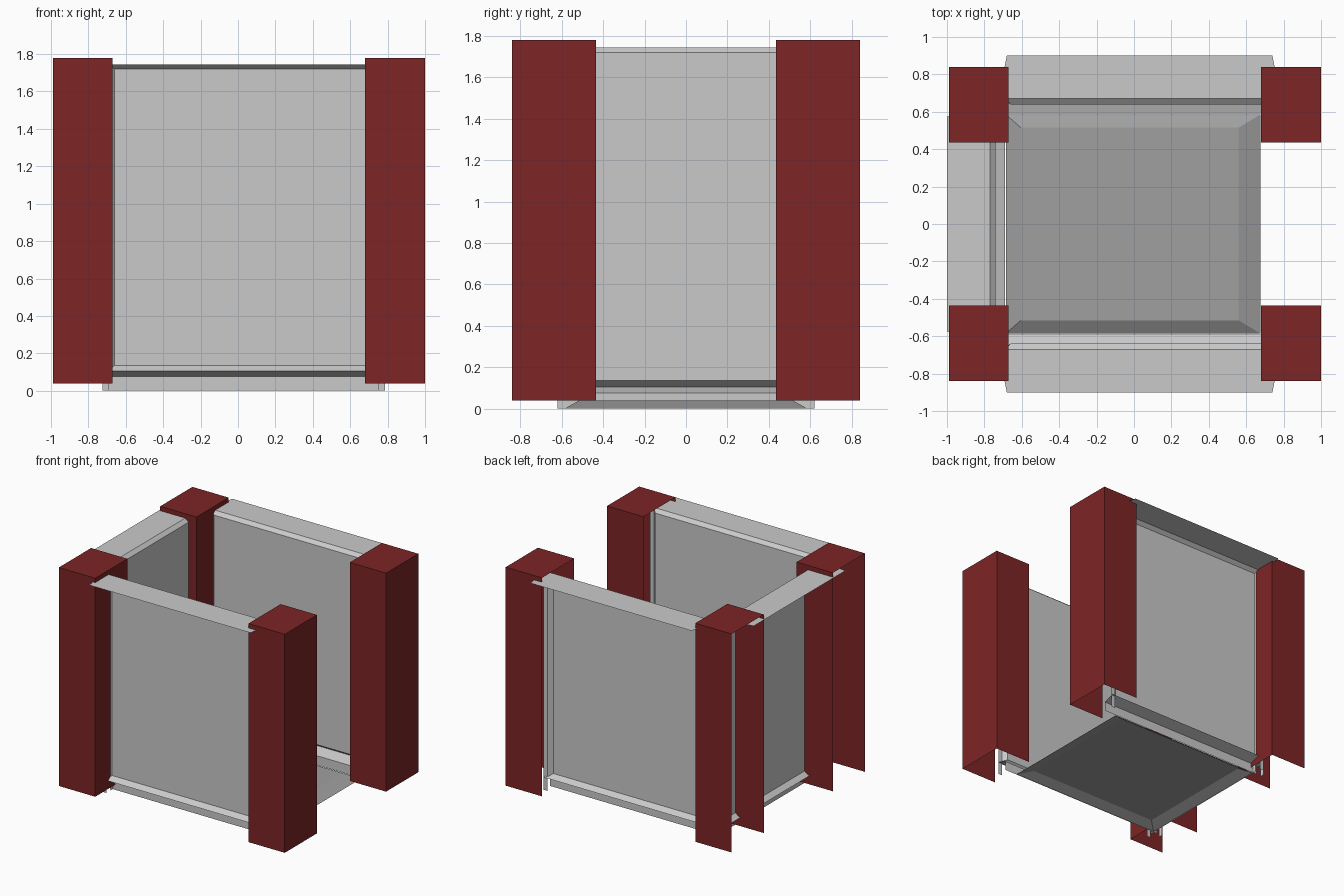
import bpy, bmesh

if "Cube" in bpy.data.objects:
    bpy.data.objects.remove(bpy.data.objects["Cube"])


def material(name, rgb):
    m = bpy.data.materials.new(name)
    m.diffuse_color = (*rgb, 1)
    m.use_nodes = True
    m.node_tree.nodes["Principled BSDF"].inputs["Base Color"].default_value = m.diffuse_color
    return m


RED = material("dark red", (0.205, 0.018, 0.018))
LIGHT = material("light grey", (0.59, 0.59, 0.59))
MID = material("mid grey", (0.35, 0.35, 0.35))


def make(name, quads, mat):
    """Object from a list of quads, welded where they meet."""
    bm = bmesh.new()
    for q in quads:
        bm.faces.new([bm.verts.new(p) for p in q])
    bmesh.ops.remove_doubles(bm, verts=bm.verts[:], dist=0.0005)
    bmesh.ops.recalc_face_normals(bm, faces=bm.faces[:])
    me = bpy.data.meshes.new(name)
    bm.to_mesh(me)
    bm.free()
    me.materials.append(mat)
    ob = bpy.data.objects.new(name, me)
    bpy.context.collection.objects.link(ob)
    return ob


# Corner posts: sheet channels, open below and on the -x side
def post(name, x0, y0):
    x1, y1, z0, z1 = x0 + 0.32, y0 + 0.405, 0.04, 1.78
    make(name, [
        [(x0, y0, z1), (x1, y0, z1), (x1, y1, z1), (x0, y1, z1)],
        [(x0, y0, z0), (x1, y0, z0), (x1, y0, z1), (x0, y0, z1)],
        [(x1, y0, z0), (x1, y1, z0), (x1, y1, z1), (x1, y0, z1)],
        [(x1, y1, z0), (x0, y1, z0), (x0, y1, z1), (x1, y1, z1)],
    ], RED)


for side, x in (("left", -0.99), ("right", 0.68)):
    for end, y in (("front", -0.84), ("back", 0.435)):
        post(f"{end}_{side}_post", x, y)


# Wall panels: skirt, folded ridge, flat sheet, sloped rim and top flange.
# place(u, d, z) maps along-wall, outward and height to world space.
def panel(name, hw, place):
    w = hw - 0.065
    profile = [(0, 0, hw), (0, 0.075, hw), (0.09, 0.105, hw), (0.05, 0.135, w),
               (0.05, 1.72, w), (0.08, 1.745, hw - 0.035)]
    quads = []
    for (d0, z0, w0), (d1, z1, w1) in zip(profile, profile[1:]):
        quads.append([(-w0, d0, z0), (w0, d0, z0), (w1, d1, z1), (-w1, d1, z1)])
    # top flange with angled ends
    quads.append([(-hw, 0.08, 1.745), (hw, 0.08, 1.745),
                  (hw - 0.045, 0.31, 1.745), (-hw + 0.045, 0.31, 1.745)])
    # sloped side rims and narrow side flanges
    for s in (-1, 1):
        e, f = hw - 0.035, hw
        quads.append([(s * w, 0.05, 0.135), (s * e, 0.08, 0.112),
                      (s * e, 0.08, 1.745), (s * w, 0.05, 1.72)])
        quads.append([(s * e, 0.08, 0.0), (s * f, 0.08, 0.0),
                      (s * f, 0.08, 1.745), (s * e, 0.08, 1.745)])
    make(name, [[place(*p) for p in q] for q in quads], LIGHT)


panel("front_wall", 0.755, lambda u, d, z: (0.03 + u, -0.59 - d, z))
panel("back_wall", 0.755, lambda u, d, z: (0.03 + u, 0.59 + d, z))
panel("left_wall", 0.62, lambda u, d, z: (-0.69 - d, u, z))

# Floor: raised plate with sloping edges, open below
lo = [(-0.685, -0.585, 0), (0.675, -0.585, 0), (0.675, 0.585, 0), (-0.685, 0.585, 0)]
hi = [(-0.605, -0.515, 0.04), (0.56, -0.515, 0.04), (0.56, 0.515, 0.04), (-0.605, 0.515, 0.04)]
make("floor", [hi] + [[lo[i], lo[(i + 1) % 4], hi[(i + 1) % 4], hi[i]] for i in range(4)], MID)
